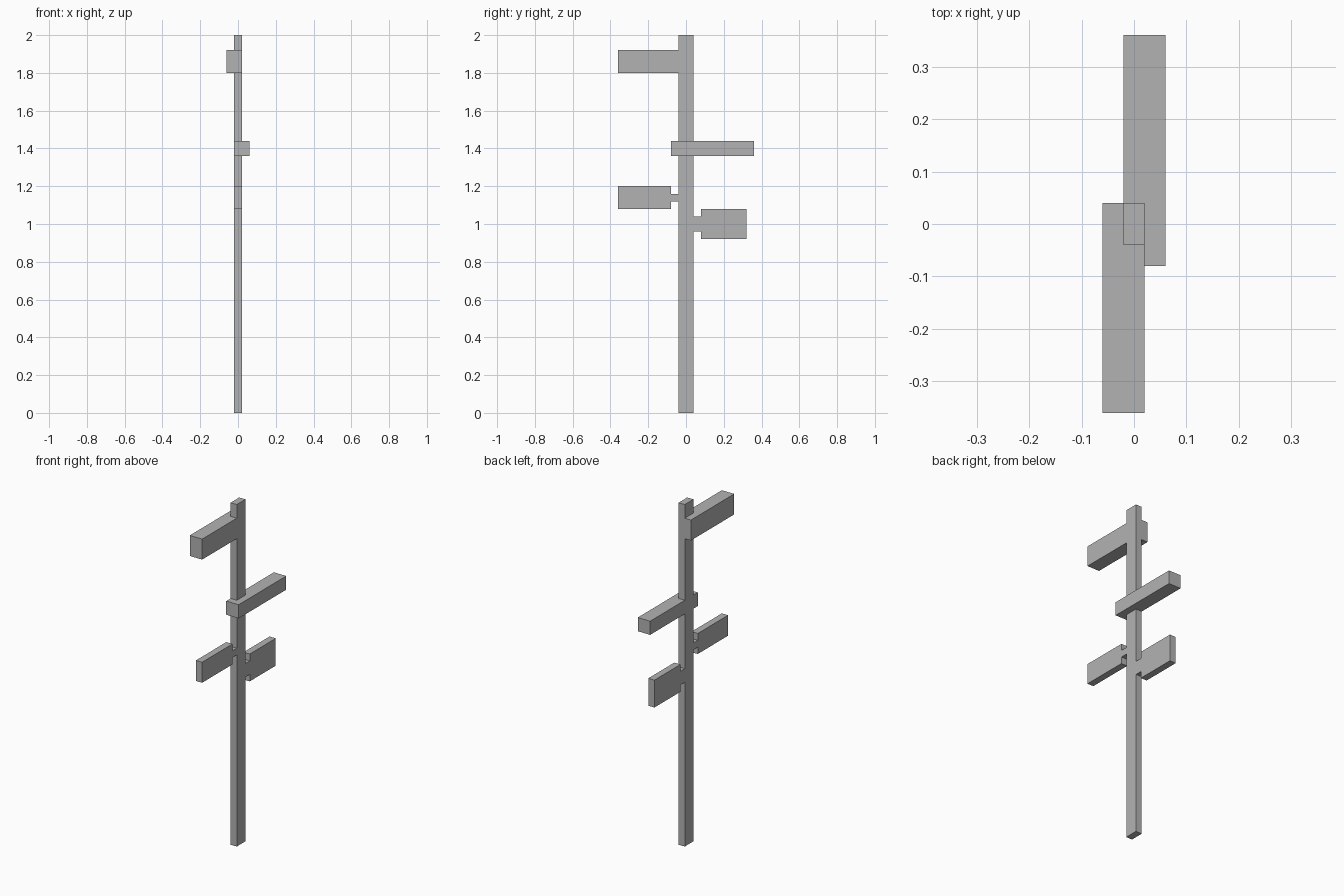
import bpy
import bmesh

cube = bpy.data.objects.get("Cube")
if cube:
    bpy.data.objects.remove(cube, do_unlink=True)

GREY = (0.45, 0.45, 0.45, 1.0)
grey = bpy.data.materials.new("plain grey")
grey.use_nodes = True
grey.diffuse_color = GREY
grey.node_tree.nodes["Principled BSDF"].inputs["Base Color"].default_value = GREY


def slab(name, outline, x0, x1):
    """Extrude a (y, z) outline from x0 to x1."""
    bm = bmesh.new()
    face = bm.faces.new([bm.verts.new((x0, y, z)) for y, z in outline])
    grown = bmesh.ops.extrude_face_region(bm, geom=[face])["geom"]
    verts = [v for v in grown if isinstance(v, bmesh.types.BMVert)]
    bmesh.ops.translate(bm, verts=verts, vec=(x1 - x0, 0, 0))
    bmesh.ops.recalc_face_normals(bm, faces=bm.faces)
    mesh = bpy.data.meshes.new(name)
    bm.to_mesh(mesh)
    bm.free()
    mesh.materials.append(grey)
    obj = bpy.data.objects.new(name, mesh)
    bpy.context.collection.objects.link(obj)
    return obj


def box(name, x, y, z):
    return slab(name, [(y[0], z[0]), (y[1], z[0]), (y[1], z[1]), (y[0], z[1])], *x)


def paddle(name, side, tip, z, height, neck):
    """Flat board joined to the post by a narrow neck; side is -1 front, 1 back."""
    root, step, h, n = 0.04, 0.08, height / 2, neck / 2
    half = [(root, n), (step, n), (step, h), (tip, h)]
    outline = half + [(y, -dz) for y, dz in reversed(half)]
    return slab(name, [(side * y, z + dz) for y, dz in outline], -T, T)


T = 0.02  # half thickness of the post and boards

# Upright and the two boards fixed against its sides
box("post", (-T, T), (-0.04, 0.04), (0, 2))
box("top_board", (-0.06, T), (-0.36, 0.04), (1.8, 1.92))
box("middle_arm", (-T, 0.06), (-0.08, 0.36), (1.36, 1.44))

# Lower boards on necks
paddle("front_paddle", -1, 0.36, 1.14, 0.12, 0.04)
paddle("back_paddle", 1, 0.32, 1.0, 0.16, 0.08)
